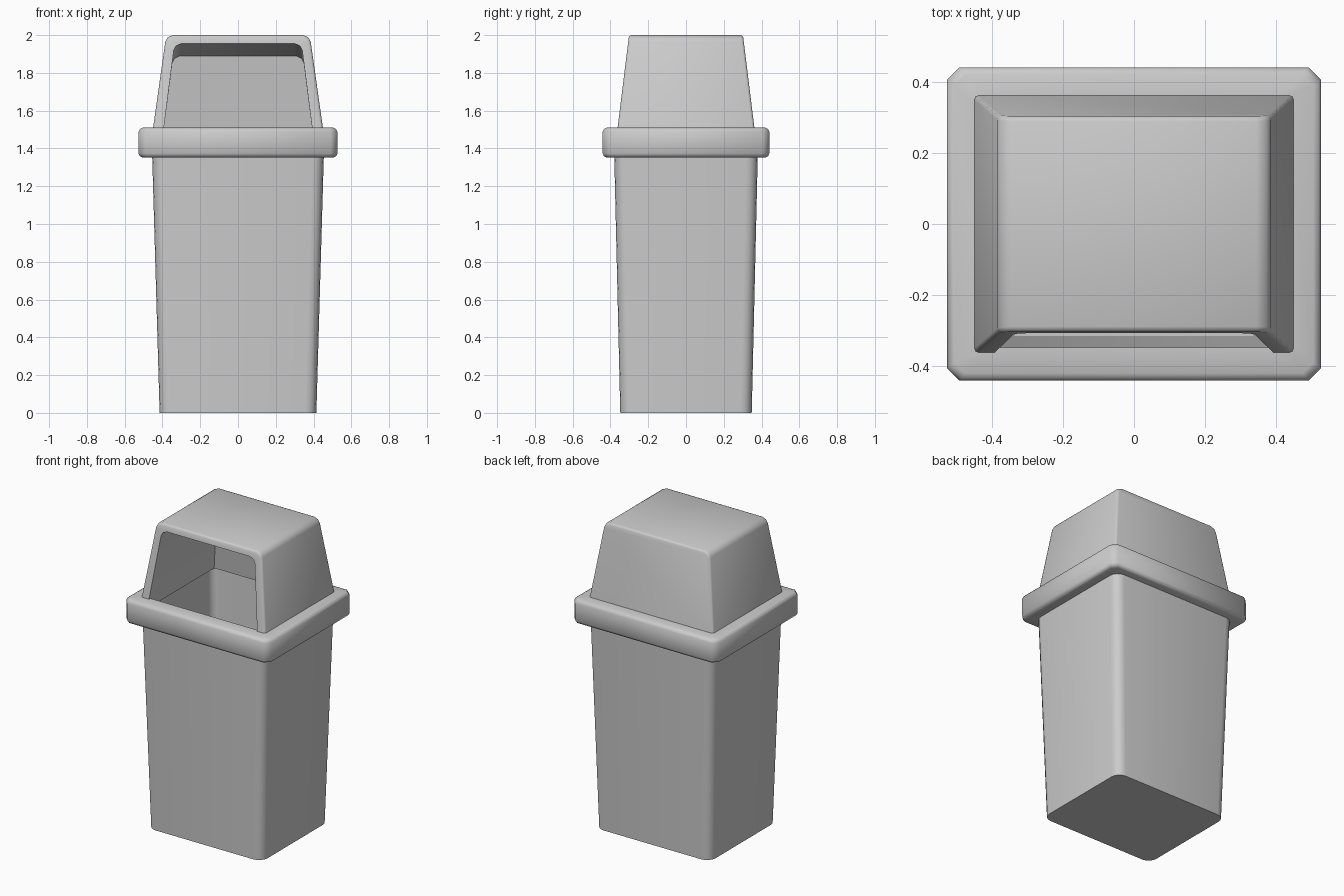
import bpy, bmesh, math

cube = bpy.data.objects.get("Cube")
if cube:
    bpy.data.objects.remove(cube)

plastic = bpy.data.materials.new("grey_plastic")
plastic.use_nodes = True
GREY = (0.6, 0.6, 0.6, 1)
plastic.diffuse_color = GREY
plastic.node_tree.nodes["Principled BSDF"].inputs["Base Color"].default_value = GREY


def rounded_ring(bm, half_x, half_y, z, radius, segments):
    """Rectangle of vertices with rounded or chamfered corners."""
    ring = []
    for corner, (sx, sy) in enumerate([(1, 1), (-1, 1), (-1, -1), (1, -1)]):
        for i in range(segments + 1):
            a = math.pi / 2 * (corner + i / segments)
            ring.append(bm.verts.new((sx * (half_x - radius) + radius * math.cos(a),
                                      sy * (half_y - radius) + radius * math.sin(a), z)))
    return ring


def bridge(bm, a, b, closed=True):
    n = len(a)
    for i in range(n if closed else n - 1):
        j = (i + 1) % n
        bm.faces.new((a[i], a[j], b[j], b[i]))


def finish(name, bm):
    bmesh.ops.recalc_face_normals(bm, faces=bm.faces)
    mesh = bpy.data.meshes.new(name)
    bm.to_mesh(mesh)
    bm.free()
    mesh.materials.append(plastic)
    obj = bpy.data.objects.new(name, mesh)
    bpy.context.collection.objects.link(obj)
    bpy.ops.object.select_all(action='DESELECT')
    obj.select_set(True)
    bpy.context.view_layer.objects.active = obj
    bpy.ops.object.shade_smooth_by_angle(angle=math.radians(60))
    return obj


# Tapered hollow bin body with a floor
bm = bmesh.new()
body = [rounded_ring(bm, *r, 4) for r in [
    (0.415, 0.348, 0, 0.06), (0.457, 0.382, 1.45, 0.06),
    (0.425, 0.347, 1.45, 0.05), (0.385, 0.315, 0.03, 0.05)]]
for lower, upper in zip(body, body[1:]):
    bridge(bm, lower, upper)
bm.faces.new(body[0])
bm.faces.new(body[-1])
finish("bin_body", bm)

# Thick collar around the top of the body
bm = bmesh.new()
collar = [rounded_ring(bm, *r, 1) for r in [
    (0.425, 0.347, 1.352, 0.03), (0.505, 0.42, 1.352, 0.03),
    (0.519, 0.434, 1.358, 0.034), (0.526, 0.441, 1.373, 0.035),
    (0.526, 0.441, 1.488, 0.035), (0.519, 0.434, 1.503, 0.034),
    (0.505, 0.42, 1.51, 0.03), (0.425, 0.347, 1.51, 0.03)]]
for i, ring in enumerate(collar):
    bridge(bm, ring, collar[(i + 1) % len(collar)])
finish("collar", bm)


# Hood: a tapered arch, open at the front and closed at the back
def arch(bm, foot, top, height, cut, side, inset):
    """Arch outline on a wall that leans inward as it rises."""
    half = [(foot, 1.45), (top + 0.005, height - cut),
            (top - cut * 0.2, height - cut * 0.35), (top - cut, height)]
    outline = half + [(-x, z) for x, z in reversed(half)]
    return [bm.verts.new((x, side * (0.362 - 0.123 * (z - 1.51) - inset), z))
            for x, z in outline]


bm = bmesh.new()
outer_front = arch(bm, 0.458, 0.38, 2.0, 0.035, -1, 0)
outer_back = arch(bm, 0.458, 0.38, 2.0, 0.035, 1, 0)
inner_back = arch(bm, 0.4, 0.342, 1.89, 0.035, 1, 0.045)
inner_front = arch(bm, 0.4, 0.335, 1.955, 0.035, -1, 0)
loops = [outer_front, outer_back, inner_back, inner_front]
bridge(bm, outer_front, outer_back, False)
bridge(bm, inner_front, inner_back, False)
bridge(bm, outer_front, inner_front, False)
bm.faces.new(outer_back)
bm.faces.new(inner_back)
bm.faces.new([outer_front[0], outer_back[0], outer_back[-1], outer_front[-1],
              inner_front[-1], inner_back[-1], inner_back[0], inner_front[0]])
bmesh.ops.recalc_face_normals(bm, faces=bm.faces)

# Soften the outer rims of the hood
rims = [e for e in bm.edges
        if all(v in outer_front for v in e.verts) or all(v in outer_back for v in e.verts)]
rims = [e for e in rims if any(v.co.z > 1.46 for v in e.verts)]
bmesh.ops.bevel(bm, geom=rims, offset=0.013, segments=2, profile=0.5, affect='EDGES')
finish("hood", bm)
